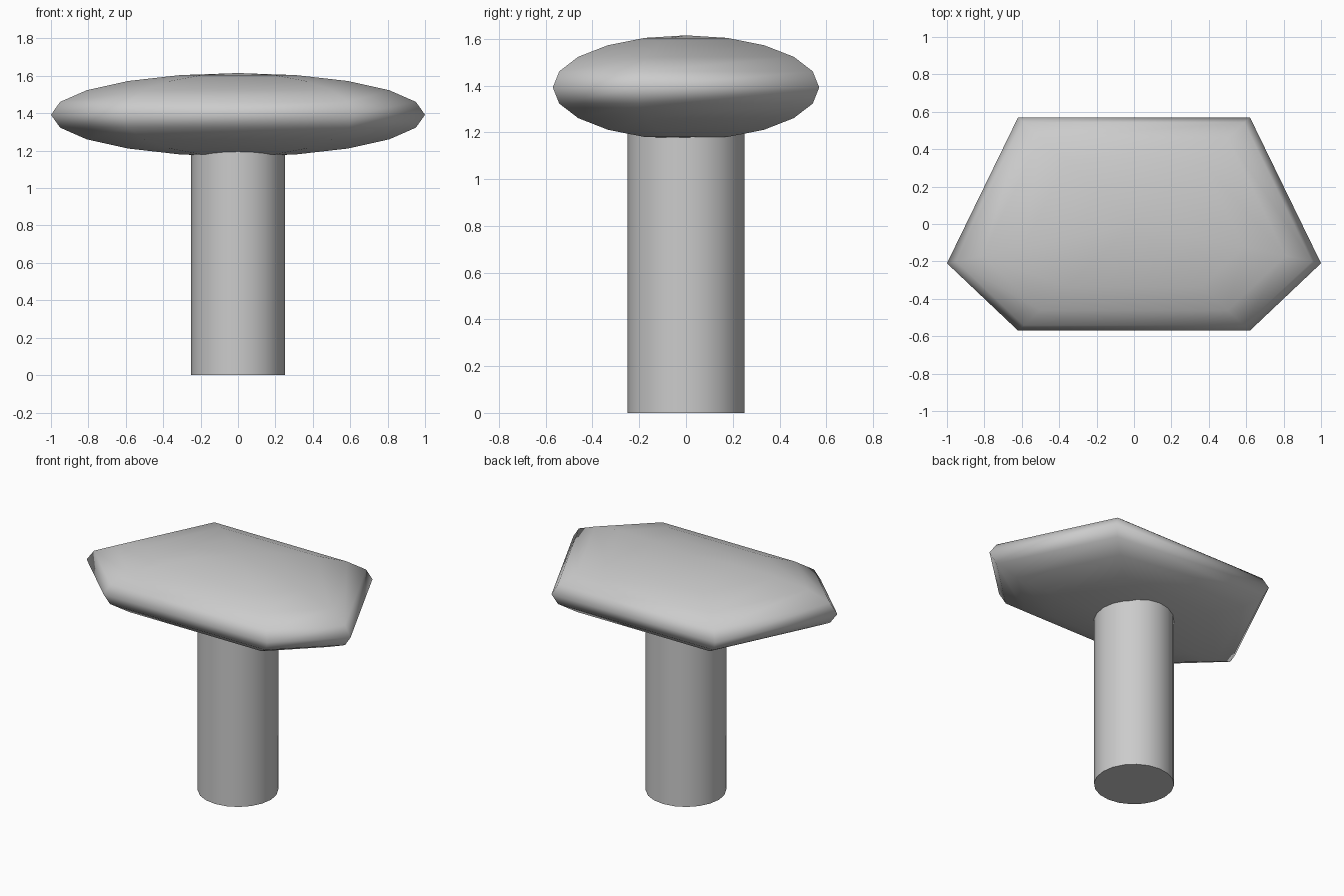
import bpy, bmesh, math

if "Cube" in bpy.data.objects:
    bpy.data.objects.remove(bpy.data.objects["Cube"])

def finish(name, bm):
    bmesh.ops.recalc_face_normals(bm, faces=bm.faces[:])
    mesh = bpy.data.meshes.new(name)
    bm.to_mesh(mesh)
    bm.free()
    ob = bpy.data.objects.new(name, mesh)
    bpy.context.collection.objects.link(ob)
    return ob

# Stem: plain round post with sharp ends
bpy.ops.mesh.primitive_cylinder_add(vertices=20, radius=0.25, depth=1.3, location=(0, 0, 0.65))
bpy.context.object.name = "stem"
bpy.ops.object.shade_smooth_by_angle(angle=math.radians(40))

# Cap: six-sided outline swept through a flattened half-circle profile
outline = [(0.62, 0.57), (-0.62, 0.57), (-1.0, -0.21),
           (-0.62, -0.57), (0.62, -0.57), (1.0, -0.21)]
HEIGHT, MID, STEPS = 0.223, 1.392, 10
bm = bmesh.new()
rings = []
for i in range(1, STEPS):
    a = math.pi * i / STEPS - math.pi / 2
    z, s = MID + HEIGHT * math.sin(a), math.cos(a)
    rings.append([bm.verts.new((x * s, y * s, z)) for x, y in outline])
bottom = bm.verts.new((0, 0, MID - HEIGHT))
top = bm.verts.new((0, 0, MID + HEIGHT))
for k in range(6):
    n = (k + 1) % 6
    for lo, hi in zip(rings, rings[1:]):
        bm.faces.new((lo[k], lo[n], hi[n], hi[k]))
    bm.faces.new((bottom, rings[0][n], rings[0][k]))
    bm.faces.new((top, rings[-1][k], rings[-1][n]))
for f in bm.faces:
    f.smooth = True
finish("cap", bm)
